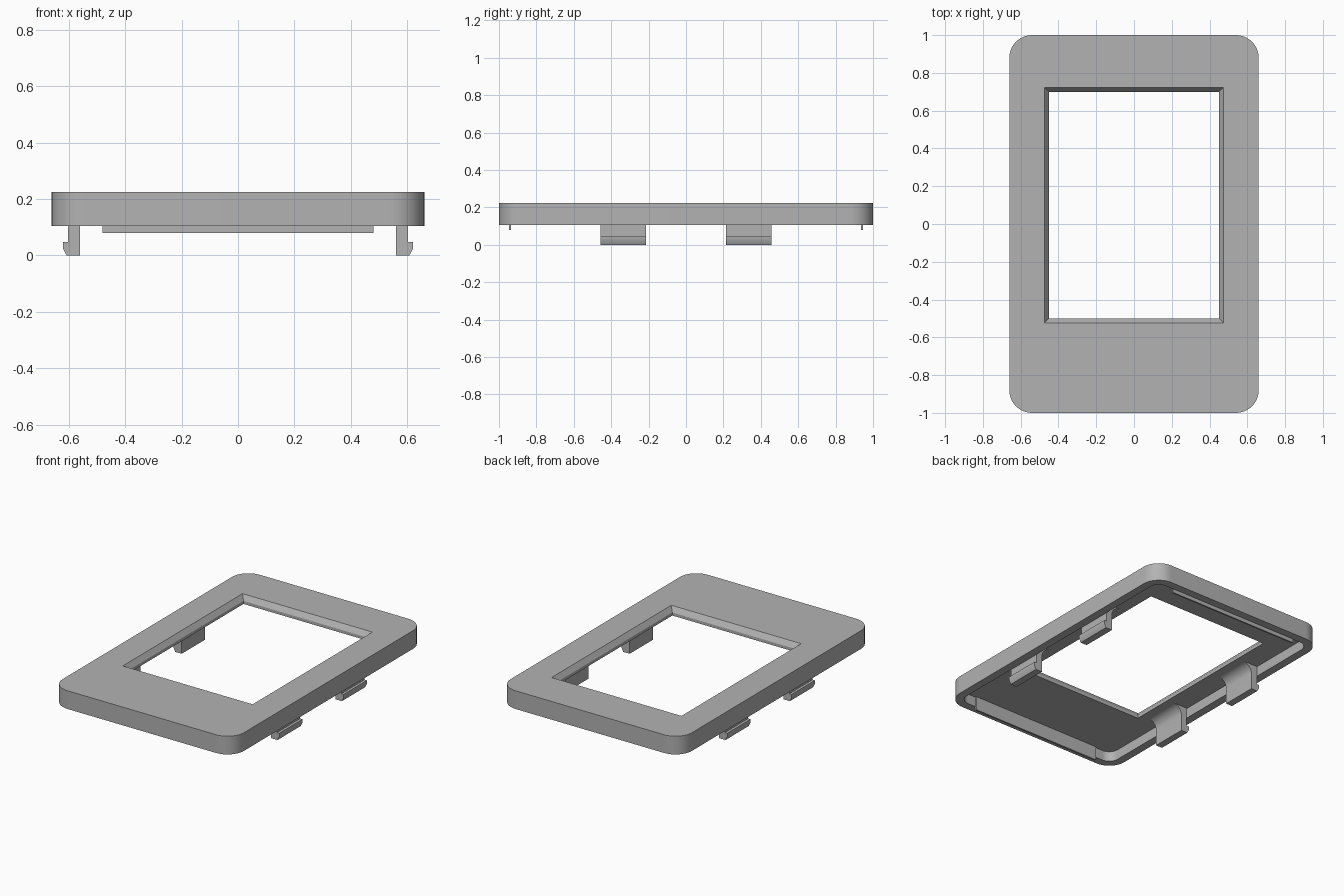
import bpy
import bmesh
from math import cos, sin, pi

cube = bpy.data.objects.get("Cube")
if cube:
    bpy.data.objects.remove(cube, do_unlink=True)

GREY = (0.45, 0.45, 0.45, 1)
mat = bpy.data.materials.new("grey plastic")
mat.use_nodes = True
mat.diffuse_color = GREY
mat.node_tree.nodes["Principled BSDF"].inputs["Base Color"].default_value = GREY

TOP, RIM, CEILING = 0.225, 0.105, 0.172
HALF_X, HALF_Y, RADIUS, WALL = 0.66, 1.0, 0.12, 0.055


def finish(name, bm):
    bmesh.ops.recalc_face_normals(bm, faces=bm.faces)
    mesh = bpy.data.meshes.new(name)
    bm.to_mesh(mesh)
    bm.free()
    mesh.materials.append(mat)
    obj = bpy.data.objects.new(name, mesh)
    bpy.context.collection.objects.link(obj)
    bpy.ops.object.select_all(action="DESELECT")
    obj.select_set(True)
    bpy.context.view_layer.objects.active = obj
    bpy.ops.object.shade_smooth_by_angle(angle=pi / 6)
    return obj


def rounded_rect(hx, hy, r, steps=12):
    points = []
    for i, (sx, sy) in enumerate([(1, 1), (-1, 1), (-1, -1), (1, -1)]):
        for k in range(steps + 1):
            a = (i + k / steps) * pi / 2
            points.append((sx * (hx - r) + r * cos(a), sy * (hy - r) + r * sin(a)))
    return points


def window_rect(grow):
    x, low, high = 0.45 + grow, -0.5 - grow, 0.7 + grow
    return [(x, high), (-x, high), (-x, low), (x, low)]


def loop(bm, points, z):
    verts = [bm.verts.new((x, y, z)) for x, y in points]
    return [bm.edges.new((v, verts[i - 1])) for i, v in enumerate(verts)]


def prism(name, profile, y0, y1):
    """Extrude an (x, z) profile along y."""
    bm = bmesh.new()
    face = bm.faces.new([bm.verts.new((x, y0, z)) for x, z in profile])
    ext = bmesh.ops.extrude_face_region(bm, geom=[face])
    moved = [g for g in ext["geom"] if isinstance(g, bmesh.types.BMVert)]
    bmesh.ops.translate(bm, verts=moved, vec=(0, y1 - y0, 0))
    return finish(name, bm)


# Frame: hollow rounded shell with a bevelled window
bm = bmesh.new()
outer = rounded_rect(HALF_X, HALF_Y, RADIUS)
inner = rounded_rect(HALF_X - WALL, HALF_Y - WALL, RADIUS - WALL)
outer_top, outer_rim = loop(bm, outer, TOP), loop(bm, outer, RIM)
inner_rim, inner_top = loop(bm, inner, RIM), loop(bm, inner, CEILING)
win_top = loop(bm, window_rect(0.023), TOP)
win_mid = loop(bm, window_rect(0), TOP - 0.033)
win_low = loop(bm, window_rect(0), CEILING)
for a, b in [(outer_top, outer_rim), (outer_rim, inner_rim), (inner_rim, inner_top),
             (win_top, win_mid), (win_mid, win_low)]:
    bmesh.ops.bridge_loops(bm, edges=a + b)
for a, b in [(outer_top, win_top), (inner_top, win_low)]:
    bmesh.ops.triangle_fill(bm, edges=a + b, use_beauty=True)
finish("frame", bm)

# Snap clips: outward hook below, curved root blending into the ceiling
ROOT = 0.065
clip = [(0.603, CEILING + 0.005), (0.603, 0.048), (0.62, 0.048), (0.62, 0.025),
        (0.607, 0), (0.56, 0)]
for k in range(9):
    a = k / 8 * pi / 2
    clip.append((0.56 - ROOT * (1 - cos(a)), CEILING - ROOT * (1 - sin(a))))
clip.append((0.56 - ROOT, CEILING + 0.005))
for side, sx in (("left", 1), ("right", -1)):
    for place, y in (("front", -0.335), ("back", 0.335)):
        prism(f"{side}_{place}_clip", [(sx * x, z) for x, z in clip], y - 0.121, y + 0.121)

# Thin locating ribs inside the short walls
rib = [(-0.48, 0.08), (0.48, 0.08), (0.48, CEILING + 0.005), (-0.48, CEILING + 0.005)]
for place, s in (("front", -1), ("back", 1)):
    prism(f"{place}_rib", rib, s * 0.936, s * 0.947)
